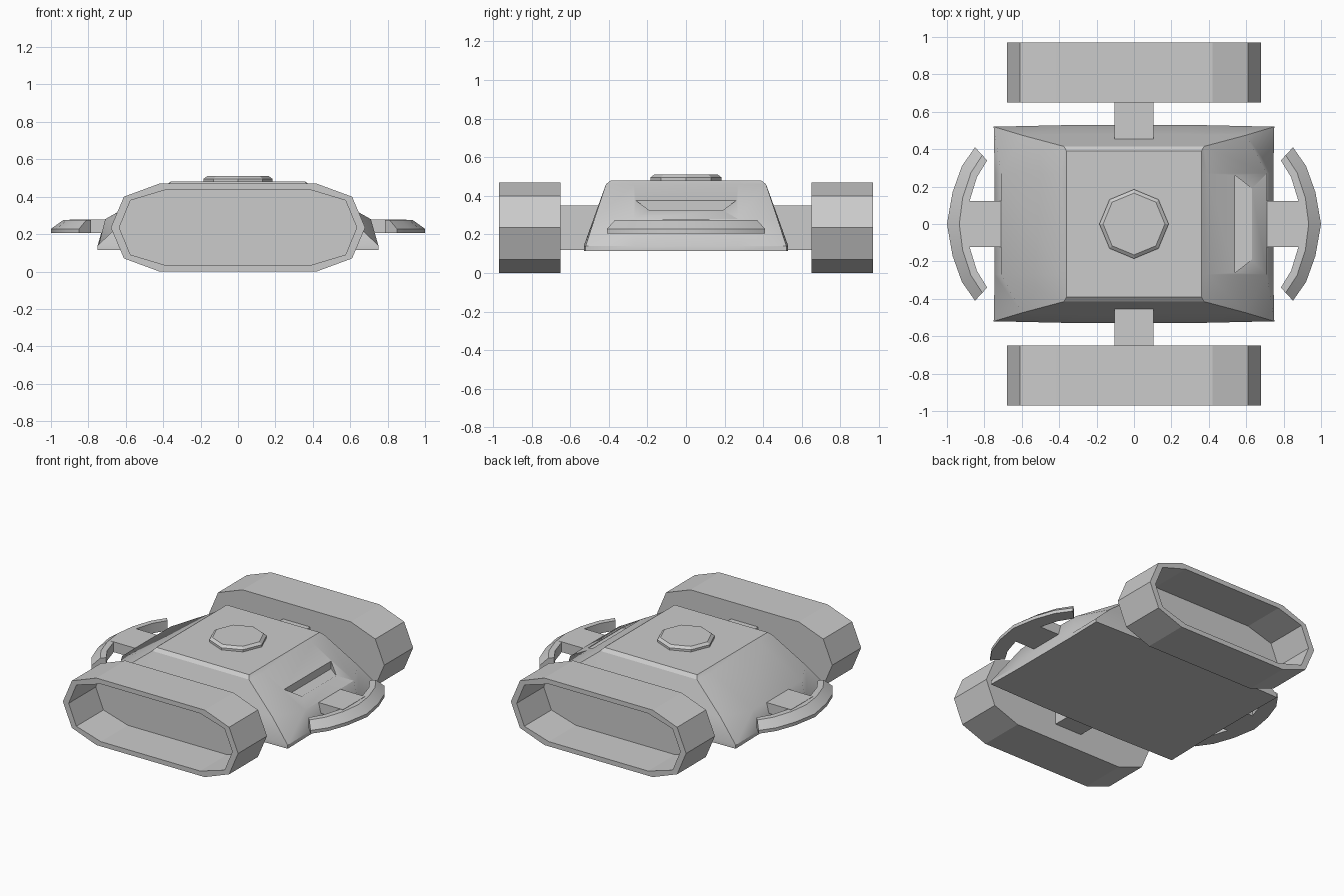
import bpy, bmesh
from math import sin, cos, pi

if "Cube" in bpy.data.objects:
    bpy.data.objects.remove(bpy.data.objects["Cube"])


def finish(name, bm, smooth=False):
    bmesh.ops.recalc_face_normals(bm, faces=bm.faces[:])
    me = bpy.data.meshes.new(name)
    bm.to_mesh(me)
    bm.free()
    ob = bpy.data.objects.new(name, me)
    bpy.context.collection.objects.link(ob)
    if smooth:
        bpy.ops.object.select_all(action='DESELECT')
        ob.select_set(True)
        bpy.context.view_layer.objects.active = ob
        bpy.ops.object.shade_smooth_by_angle(angle=0.5)
    return ob


def loft(name, rings, smooth=False):
    """Skin a list of equal-length closed rings and cap both ends."""
    bm = bmesh.new()
    vs = [[bm.verts.new(p) for p in r] for r in rings]
    n = len(rings[0])
    for a, b in zip(vs, vs[1:]):
        for i in range(n):
            j = (i + 1) % n
            bm.faces.new((a[i], a[j], b[j], b[i]))
    bm.faces.new(vs[0][::-1])
    bm.faces.new(vs[-1])
    return finish(name, bm, smooth)


def box(name, x0, x1, y0, y1, z0, z1):
    return loft(name, [[(x0, y0, z), (x1, y0, z), (x1, y1, z), (x0, y1, z)] for z in (z0, z1)])


# Hull: stacked rings, with the ends bulging at mid height
def hull_ring(z, cx, cy, ex, ey, fy, sx):
    q = [(ex, fy), (cx, cy), (sx, ey)]
    pts = q + [(-x, y) for x, y in q[::-1]]
    return [(x, y, z) for x, y in pts + [(-x, -y) for x, y in pts]]


hull = loft("hull", [
    hull_ring(.115, .75, .52, .745, .53, .27, .3),
    hull_ring(.14, .75, .52, .745, .53, .27, .3),
    hull_ring(.28, .60, .475, .71, .48, .27, .3),
    hull_ring(.46, .375, .415, .39, .415, .27, .3),
    hull_ring(.48, .36, .39, .36, .39, .27, .3)], smooth=True)

# View slot cut into the sloped end
slot = [(.54, -.26), (.63, -.19), (.63, .19), (.54, .26)]
cutter = loft("slot_cutter", [[(x, y, z) for x, y in slot] for z in (.322, .6)])
cutter.hide_render = True
mod = hull.modifiers.new("slot", 'BOOLEAN')
mod.operation, mod.solver, mod.object = 'DIFFERENCE', 'EXACT', cutter
bpy.context.view_layer.objects.active = hull
bpy.ops.object.modifier_apply(modifier=mod.name)
bpy.data.objects.remove(cutter)

# Octagonal hatch on the roof
loft("roof_hatch", [[(r * sin(i * pi / 4), r * cos(i * pi / 4), z) for i in range(8)]
                    for r, z in ((.185, .475), (.185, .495), (.165, .51))])

# Track pods: hollow ten-sided shells, open on the outer side, with axles
half = [(.42, 0), (.61, .07), (.68, .235), (.61, .40), (.42, .47)]
inner = [(.385, .033), (.575, .09), (.635, .235), (.575, .38), (.385, .437)]


def pod_ring(pts, y):
    return [(x, y, z) for x, z in pts] + [(-x, y, z) for x, z in pts[::-1]]


for s, side in ((-1, "front"), (1, "back")):
    loft(side + "_track_pod", [pod_ring(half, s * .65), pod_ring(half, s * .97),
                               pod_ring(inner, s * .97), pod_ring(inner, s * .67)])
    box(side + "_axle", -.105, .105, *sorted((s * .44, s * .655)), .12, .35)

# Crescent bumpers on posts: (inner x, y, outer x, y) along half the arc
arc = [(.785, .34, .85, .41), (.84, .25, .92, .31), (.88, .12, .97, .17), (.89, 0, 1, 0)]
arc += [(a, -b, c, -d) for a, b, c, d in arc[-2::-1]]
for s, side in ((-1, "left"), (1, "right")):
    rings = []
    for a, b, c, d in arc:
        m, n = a + (c - a) * .4, b + (d - b) * .4
        rings.append([(s * a, b, .205), (s * a, b, .275), (s * m, n, .275),
                      (s * c, d, .228), (s * c, d, .205)])
    loft(side + "_bumper", rings, smooth=True)
    box(side + "_bumper_post", *sorted((s * .62, s * .90)), -.122, .122, .205, .277)
